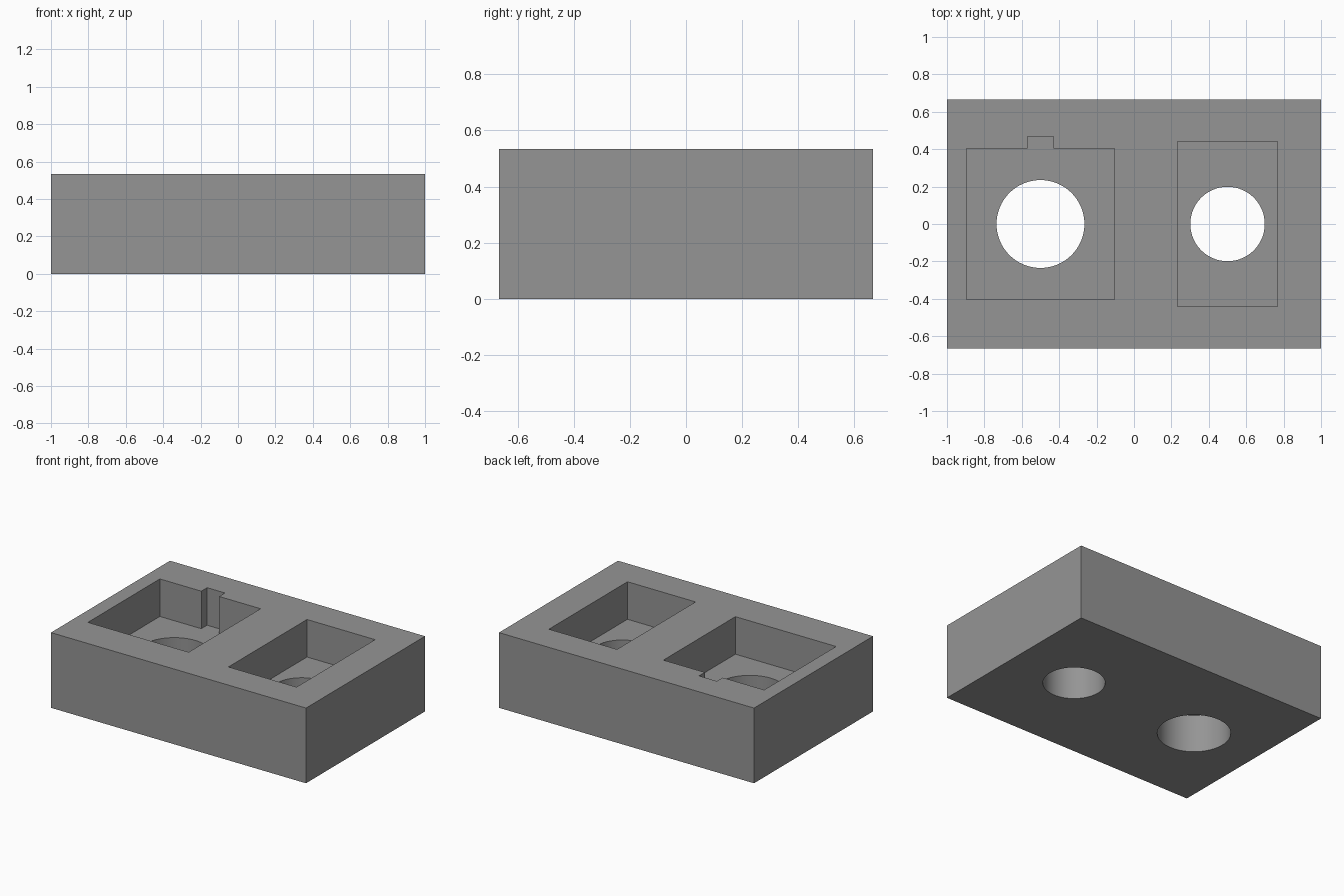
import bpy, bmesh, math

if "Cube" in bpy.data.objects:
    bpy.data.objects.remove(bpy.data.objects["Cube"])

W, D, H = 2.0, 1.333, 0.533   # block size
FLOOR = 0.267                 # height of the pocket floors

grey = bpy.data.materials.new("grey")
grey.diffuse_color = (0.3, 0.3, 0.3, 1)
grey.use_nodes = True
grey.node_tree.nodes["Principled BSDF"].inputs["Base Color"].default_value = grey.diffuse_color


def prism(name, outline, z0, z1):
    """Extrude a closed outline from z0 up to z1."""
    bm = bmesh.new()
    face = bm.faces.new([bm.verts.new((x, y, z0)) for x, y in outline])
    top = bmesh.ops.extrude_face_region(bm, geom=[face])["geom"]
    for v in top:
        if isinstance(v, bmesh.types.BMVert):
            v.co.z = z1
    bmesh.ops.recalc_face_normals(bm, faces=bm.faces)
    mesh = bpy.data.meshes.new(name)
    bm.to_mesh(mesh)
    bm.free()
    mesh.materials.append(grey)
    obj = bpy.data.objects.new(name, mesh)
    bpy.context.collection.objects.link(obj)
    return obj


def rect(cx, w, d):
    return [(cx - w, -d), (cx + w, -d), (cx + w, d), (cx - w, d)]


def circle(cx, r, n=64):
    return [(cx + r * math.cos(2 * math.pi * i / n), r * math.sin(2 * math.pi * i / n))
            for i in range(n)]


block = prism("block", rect(0, W / 2, D / 2), 0, H)

# Left pocket with a keyway notch in its back wall, plain right pocket
left = rect(-0.5, 0.395, 0.403)
left[3:3] = [(-0.43, 0.403), (-0.43, 0.468), (-0.57, 0.468), (-0.57, 0.403)]
cutters = [
    prism("left_pocket_cutter", left, FLOOR, H + 0.2),
    prism("right_pocket_cutter", rect(0.5, 0.267, 0.44), FLOOR, H + 0.2),
    # Round through holes
    prism("left_hole_cutter", circle(-0.5, 0.235), -0.2, FLOOR + 0.1),
    prism("right_hole_cutter", circle(0.5, 0.199), -0.2, FLOOR + 0.1),
]

bpy.context.view_layer.objects.active = block
block.select_set(True)
for c in cutters:
    c.hide_render = True
    mod = block.modifiers.new(c.name, 'BOOLEAN')
    mod.operation = 'DIFFERENCE'
    mod.solver = 'EXACT'
    mod.object = c
    bpy.ops.object.modifier_apply(modifier=mod.name)
for c in cutters:
    bpy.data.objects.remove(c)

# Smooth hole walls, crisp edges elsewhere
bpy.ops.object.shade_smooth_by_angle(angle=math.radians(30))
